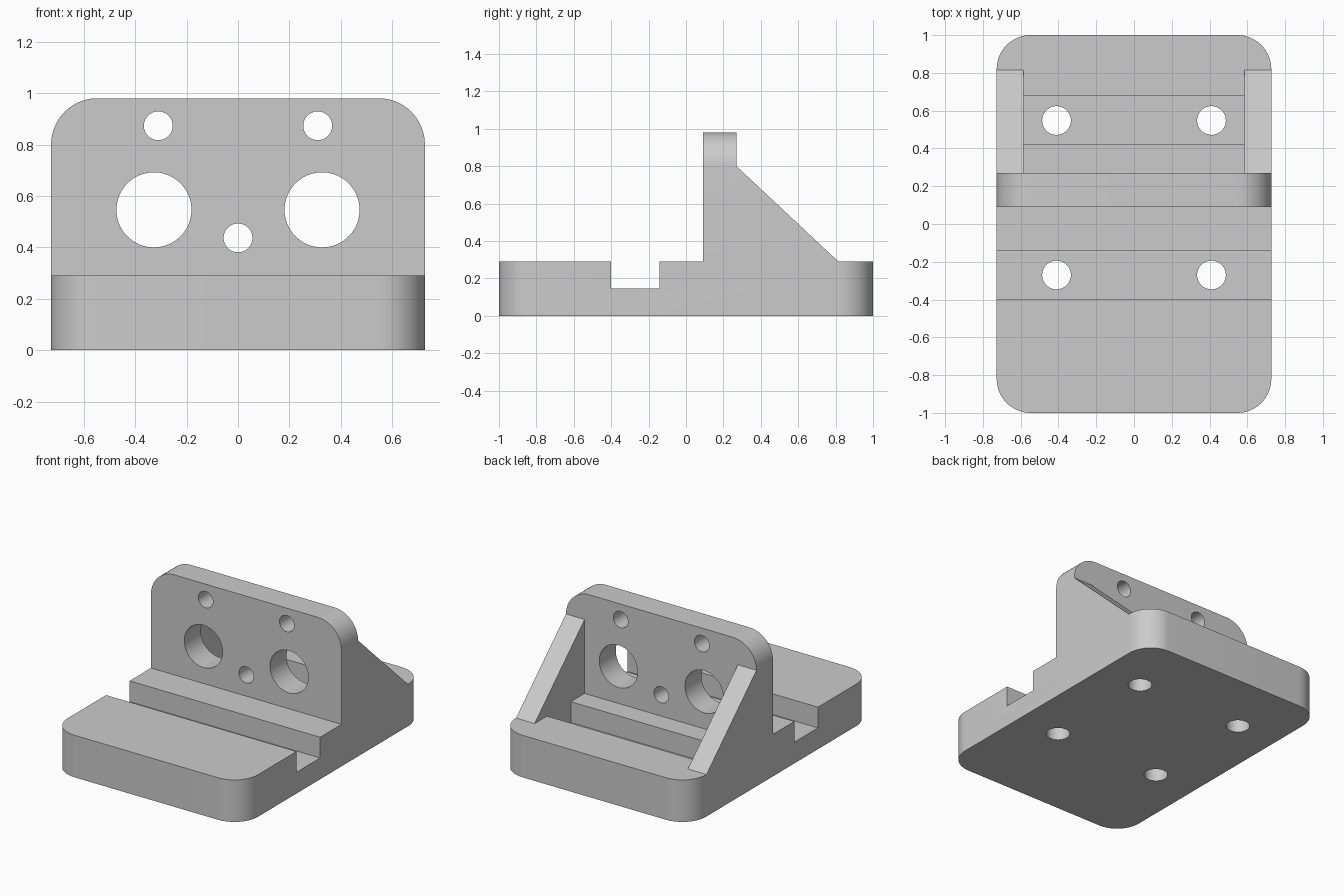
import bpy, bmesh
from math import sin, cos, pi
from mathutils import Vector

if "Cube" in bpy.data.objects:
    bpy.data.objects.remove(bpy.data.objects["Cube"])

W, H, R = 0.727, 0.29, 0.18      # half width, base height, corner radius
FRONT, BACK = 0.09, 0.27         # faces of the upright plate

grey = bpy.data.materials.new("plain_grey")
grey.use_nodes = True
colour = (0.6, 0.6, 0.6, 1)
grey.diffuse_color = colour
grey.node_tree.nodes["Principled BSDF"].inputs["Base Color"].default_value = colour


def prism(name, points, depth):
    """Extrude a closed 3D outline along the depth vector."""
    bm = bmesh.new()
    face = bm.faces.new([bm.verts.new(p) for p in points])
    ext = bmesh.ops.extrude_face_region(bm, geom=[face])
    bmesh.ops.translate(bm, vec=Vector(depth),
                        verts=[v for v in ext["geom"] if isinstance(v, bmesh.types.BMVert)])
    bmesh.ops.recalc_face_normals(bm, faces=bm.faces)
    mesh = bpy.data.meshes.new(name)
    bm.to_mesh(mesh)
    bm.free()
    mesh.materials.append(grey)
    obj = bpy.data.objects.new(name, mesh)
    bpy.context.collection.objects.link(obj)
    return obj


def arc(cx, cy, r, start, sweep, steps):
    return [(cx + r * cos(start + sweep * i / steps),
             cy + r * sin(start + sweep * i / steps)) for i in range(steps + 1)]


def box(name, x0, x1, y0, y1, z0, z1):
    return prism(name, [(x0, y0, z0), (x1, y0, z0), (x1, y1, z0), (x0, y1, z0)],
                 (0, 0, z1 - z0))


def combine(target, other, operation):
    """Apply a boolean and drop the helper solid."""
    mod = target.modifiers.new("boolean", "BOOLEAN")
    mod.operation, mod.object, mod.solver = operation, other, "EXACT"
    bpy.context.view_layer.objects.active = target
    bpy.ops.object.modifier_apply(modifier=mod.name)
    bpy.data.objects.remove(other)


# Base plate with four rounded corners
corners = [(W - R, 1 - R), (R - W, 1 - R), (R - W, R - 1), (W - R, R - 1)]
outline = [p for i, (cx, cy) in enumerate(corners)
           for p in arc(cx, cy, R, i * pi / 2, pi / 2, 16)]
bracket = prism("mounting_bracket", [(x, y, 0) for x, y in outline], (0, 0, H))

# Full-width front slot, and rear slot between the gussets
combine(bracket, box("front_slot", -1, 1, -0.40, -0.143, 0.147, 0.5), "DIFFERENCE")
combine(bracket, box("rear_slot", -0.585, 0.585, 0.42, 0.68, 0.147, 0.5), "DIFFERENCE")

# Upright plate with rounded top corners
top = 0.98
outline = ([(-W, 0.2), (W, 0.2)] + arc(W - R, top - R, R, 0, pi / 2, 16)
           + arc(R - W, top - R, R, pi / 2, pi / 2, 16))
upright = prism("upright_plate", [(x, FRONT, z) for x, z in outline],
                (0, BACK - FRONT, 0))
combine(bracket, upright, "UNION")

# Sloping side gussets
for side in (-1, 1):
    profile = [(0.2, 0.2), (0.815, 0.2), (0.815, H), (BACK, 0.8), (0.2, 0.8)]
    gusset = prism("gusset", [(side * W, y, z) for y, z in profile],
                   (side * (0.585 - W), 0, 0))
    combine(bracket, gusset, "UNION")

# Screw holes through the base
for x in (-0.41, 0.41):
    for y in (-0.27, 0.548):
        ring = arc(x, y, 0.076, 0, 2 * pi, 48)[:-1]
        combine(bracket, prism("base_hole", [(a, b, -0.1) for a, b in ring],
                               (0, 0, 0.5)), "DIFFERENCE")

# Sensor and screw holes through the upright plate
for x, z, r in ((-0.327, 0.546, 0.146), (0.327, 0.546, 0.146),
                (-0.31, 0.873, 0.056), (0.31, 0.873, 0.056), (0, 0.437, 0.056)):
    ring = arc(x, z, r, 0, 2 * pi, 64)[:-1]
    combine(bracket, prism("plate_hole", [(a, 0, b) for a, b in ring],
                           (0, 0.35, 0)), "DIFFERENCE")

# Smooth the curved walls, keep the machined edges sharp
bpy.ops.object.select_all(action="DESELECT")
bracket.select_set(True)
bpy.context.view_layer.objects.active = bracket
bpy.ops.object.shade_smooth_by_angle(angle=pi / 6)
